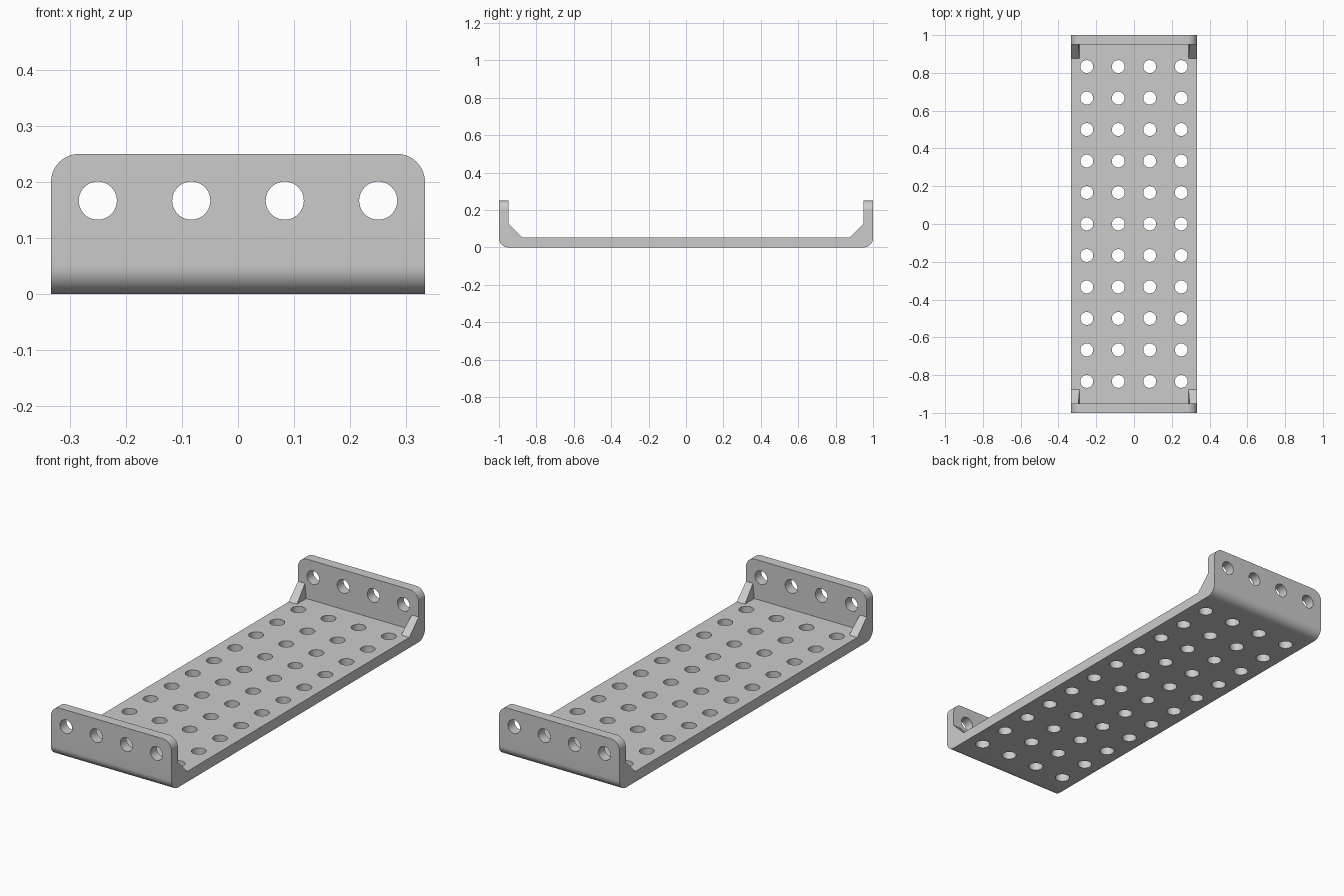
import bpy
import bmesh
from math import sin, cos, pi, radians
from mathutils import Matrix, Vector

if "Cube" in bpy.data.objects:
    bpy.data.objects.remove(bpy.data.objects["Cube"])

PITCH = 1 / 6              # hole spacing
HALF_W, HALF_L, HEIGHT = PITCH * 2, 1.0, 0.25
WALL, FLOOR, ROUND = 0.05, 0.052, 0.05
HOLE_R = 0.034

grey = bpy.data.materials.new("light grey")
grey.use_nodes = True
grey.diffuse_color = (0.6, 0.6, 0.6, 1)
grey.node_tree.nodes["Principled BSDF"].inputs["Base Color"].default_value = (0.6, 0.6, 0.6, 1)


def make_object(name, bm):
    bmesh.ops.recalc_face_normals(bm, faces=bm.faces)
    mesh = bpy.data.meshes.new(name)
    bm.to_mesh(mesh)
    bm.free()
    mesh.materials.append(grey)
    obj = bpy.data.objects.new(name, mesh)
    bpy.context.collection.objects.link(obj)
    return obj


def prism(bm, points, offset):
    face = bm.faces.new([bm.verts.new(p) for p in points])
    new = bmesh.ops.extrude_face_region(bm, geom=[face])["geom"]
    verts = [v for v in new if isinstance(v, bmesh.types.BMVert)]
    bmesh.ops.translate(bm, verts=verts, vec=offset)


def arc(cx, cy, r, start, end, steps=12):
    angles = [start + (end - start) * i / steps for i in range(steps + 1)]
    return [(cx + r * cos(a), cy + r * sin(a)) for a in angles]


def boolean(target, tool, operation):
    tool.hide_render = True
    mod = target.modifiers.new(tool.name, 'BOOLEAN')
    mod.object, mod.operation, mod.solver = tool, operation, 'EXACT'


# Channel: floor and two upright ends with rounded outer bends
bm = bmesh.new()
half = arc(HALF_L - ROUND, ROUND, ROUND, -pi / 2, 0)
half += [(HALF_L, HEIGHT), (HALF_L - WALL, HEIGHT), (HALF_L - WALL, FLOOR)]
profile = half + [(-y, z) for y, z in reversed(half)]
prism(bm, [(-HALF_W, y, z) for y, z in profile], Vector((2 * HALF_W, 0, 0)))
channel = make_object("bracket_channel", bm)

# Corner gussets, slightly thinner towards the top
bm = bmesh.new()
leg = 0.074
for sx in (-1, 1):
    for sy in (-1, 1):
        inner_low, inner_high = 0.288, 0.295
        corners = []
        for y, z, inner in ((HALF_L - WALL - leg, FLOOR, inner_low),
                            (HALF_L - WALL, FLOOR + leg, inner_high),
                            (HALF_L - WALL, FLOOR, inner_low)):
            corners.append([bm.verts.new((sx * x, sy * y, z)) for x in (inner, HALF_W)])
        for i in (0, 1):
            bm.faces.new([c[i] for c in corners])
        for i in range(3):
            a, b = corners[i], corners[(i + 1) % 3]
            bm.faces.new((a[0], a[1], b[1], b[0]))
gussets = make_object("corner_gussets", bm)

# Envelope that rounds the upper corners of both ends
bm = bmesh.new()
right = [(HALF_W, -0.1)] + arc(HALF_W - ROUND, HEIGHT - ROUND, ROUND, 0, pi / 2)
outline = right + [(-x, z) for x, z in reversed(right)]
prism(bm, [(x, -1.1, z) for x, z in outline], Vector((0, 2.2, 0)))
envelope = make_object("corner_rounding_cutter", bm)

# Drills: a grid through the floor and a row through both ends
bm = bmesh.new()


def drill(location, rotation, depth):
    bmesh.ops.create_cone(bm, cap_ends=True, segments=40, radius1=HOLE_R, radius2=HOLE_R,
                          depth=depth, matrix=Matrix.Translation(location) @ rotation)


for column in range(4):
    x = (column - 1.5) * PITCH
    for row in range(-5, 6):
        drill((x, row * PITCH, FLOOR / 2), Matrix.Identity(4), 0.1)
    drill((x, 0, PITCH), Matrix.Rotation(pi / 2, 4, 'X'), 2.2)
drills = make_object("hole_cutter", bm)

boolean(channel, envelope, 'INTERSECT')
boolean(channel, drills, 'DIFFERENCE')

# Bake the cuts and remove the cutters
bpy.context.view_layer.update()
evaluated = channel.evaluated_get(bpy.context.evaluated_depsgraph_get())
baked = bpy.data.meshes.new_from_object(evaluated)
channel.modifiers.clear()
channel.data = baked
for cutter in (envelope, drills):
    bpy.data.objects.remove(cutter)

# Smooth bends and bores, crisp edges
bpy.ops.object.select_all(action='DESELECT')
channel.select_set(True)
bpy.context.view_layer.objects.active = channel
bpy.ops.object.shade_smooth_by_angle(angle=radians(30))
